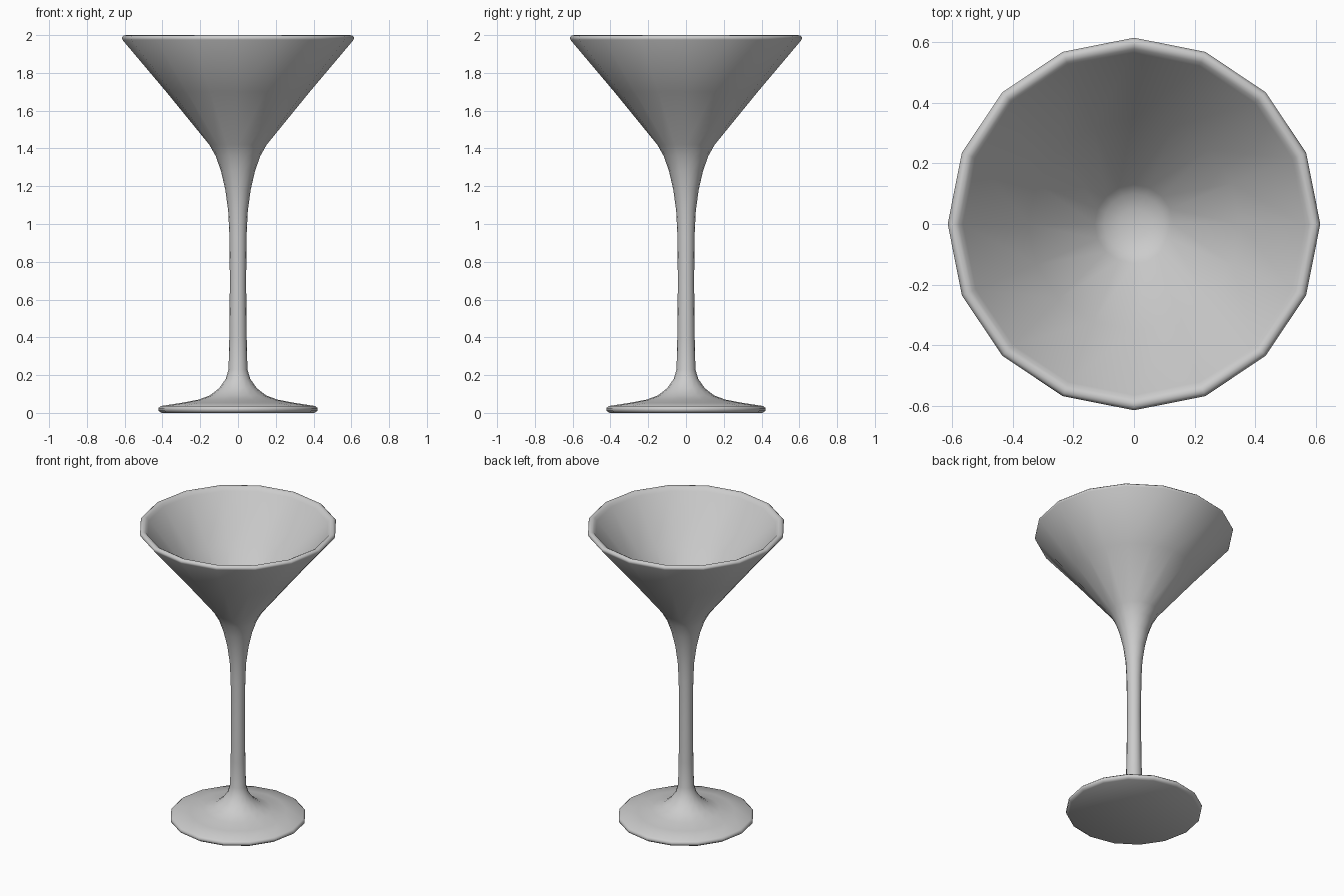
import bpy, bmesh
from math import cos, sin, tau, radians

if "Cube" in bpy.data.objects:
    bpy.data.objects.remove(bpy.data.objects["Cube"])

SIDES = 16

glass = bpy.data.materials.new("pale_grey_glass")
glass.use_nodes = True
colour = (0.6, 0.6, 0.6, 1)
glass.diffuse_color = colour
glass.node_tree.nodes["Principled BSDF"].inputs["Base Color"].default_value = colour


def lathe(name, profile):
    """Spin (radius, height) points round z; a zero radius closes the end."""
    bm = bmesh.new()
    rings = []
    for r, z in profile:
        count = SIDES if r else 1
        rings.append([bm.verts.new((r * cos(tau * i / SIDES), r * sin(tau * i / SIDES), z))
                      for i in range(count)])
    for a, b in zip(rings, rings[1:]):
        for i in range(SIDES):
            j = (i + 1) % SIDES
            corners = [a[i % len(a)], a[j % len(a)], b[j % len(b)], b[i % len(b)]]
            bm.faces.new(list(dict.fromkeys(corners)))
    bmesh.ops.recalc_face_normals(bm, faces=bm.faces)
    mesh = bpy.data.meshes.new(name)
    bm.to_mesh(mesh)
    bm.free()
    mesh.materials.append(glass)
    obj = bpy.data.objects.new(name, mesh)
    bpy.context.collection.objects.link(obj)
    bpy.ops.object.select_all(action="DESELECT")
    obj.select_set(True)
    bpy.context.view_layer.objects.active = obj
    bpy.ops.object.shade_smooth_by_angle(angle=radians(60))
    return obj


# Foot, stem and bowl flow into each other as one turned surface
foot = [(0, 0), (0.405, 0), (0.42, 0.01), (0.422, 0.025), (0.41, 0.036),
        (0.3, 0.053), (0.21, 0.07), (0.15, 0.092), (0.1, 0.13), (0.065, 0.18), (0.05, 0.23)]
stem = [(0.046, 0.4), (0.043, 0.7), (0.046, 0.95), (0.052, 1.07), (0.067, 1.18),
        (0.09, 1.28), (0.118, 1.36), (0.152, 1.42)]
bowl_outside = [(0.38, 1.7), (0.612, 1.975), (0.615, 1.988), (0.605, 1.998)]
bowl_inside = [(0.592, 2.0), (0.578, 1.993), (0.565, 1.975), (0.35, 1.71), (0.13, 1.44),
               (0.1, 1.415), (0.05, 1.4), (0, 1.395)]
lathe("cocktail_glass", foot + stem + bowl_outside + bowl_inside)
